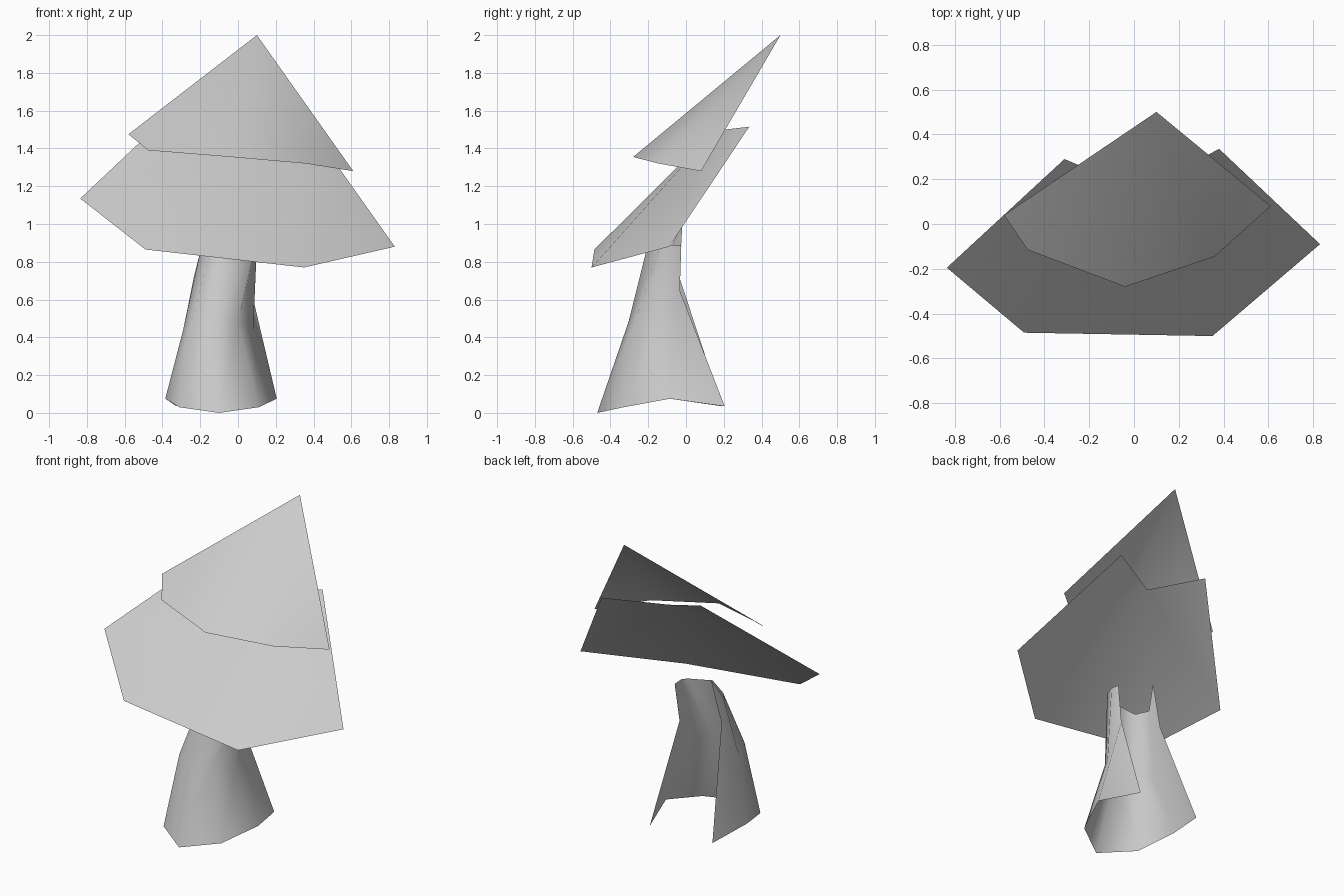
import bpy

grey = bpy.data.materials.new("plain grey")
grey.diffuse_color = (0.6, 0.6, 0.6, 1)


def sheet(name, verts, faces):
    """Open, smooth-shaded single-sided sheet."""
    me = bpy.data.meshes.new(name)
    me.from_pydata(verts, [], faces)
    me.materials.append(grey)
    for p in me.polygons:
        p.use_smooth = True
    ob = bpy.data.objects.new(name, me)
    bpy.context.collection.objects.link(ob)
    return ob


def fan(name, centre, rim):
    """Triangles from one point to a chain of rim points."""
    faces = [(0, i, i + 1) for i in range(1, len(rim))]
    return sheet(name, [centre] + rim, faces)


def loft(name, rows):
    """Quads between open rows of equal length."""
    n = len(rows[0])
    faces = [(r * n + i, r * n + i + 1, (r + 1) * n + i + 1, (r + 1) * n + i)
             for r in range(len(rows) - 1) for i in range(n - 1)]
    return sheet(name, sum(rows, []), faces)


# Upper foliage: leaning pointed sheet
fan("upper_foliage", (0.10, 0.50, 2.0),
    [(-0.58, 0.04, 1.475), (-0.475, -0.115, 1.39), (-0.04, -0.28, 1.355),
     (0.36, -0.145, 1.32), (0.61, 0.08, 1.28)])

# Lower foliage: wide sheet with a notch in its upper edge
fan("lower_foliage", (0.02, 0.147, 1.493),
    [(-0.31, 0.29, 1.63), (-0.835, -0.195, 1.135), (-0.49, -0.485, 0.865),
     (0.35, -0.50, 0.77), (0.83, -0.09, 0.88), (0.38, 0.335, 1.515)])

# Trunk: flared shell open at the back, rows run left end - front - right end
base = [(-0.325, 0.19, 0.035), (-0.385, -0.085, 0.075), (-0.31, -0.33, 0.03),
        (-0.10, -0.47, 0.0), (0.11, -0.33, 0.03), (0.205, -0.085, 0.075),
        (0.12, 0.205, 0.035)]
middle = [(-0.234, -0.035, 0.718), (-0.29, -0.15, 0.44), (-0.24, -0.265, 0.50),
          (-0.12, -0.305, 0.48), (0.0, -0.27, 0.48), (0.08, -0.15, 0.43),
          (0.07, -0.033, 0.648)]
top = [(-0.165, -0.02, 0.99), (-0.20, -0.10, 0.85), (-0.15, -0.17, 0.84),
       (-0.05, -0.205, 0.88), (0.09, -0.14, 0.88), (0.10, -0.09, 0.89),
       (0.10, -0.025, 0.885)]
loft("trunk", [base, middle, top])
